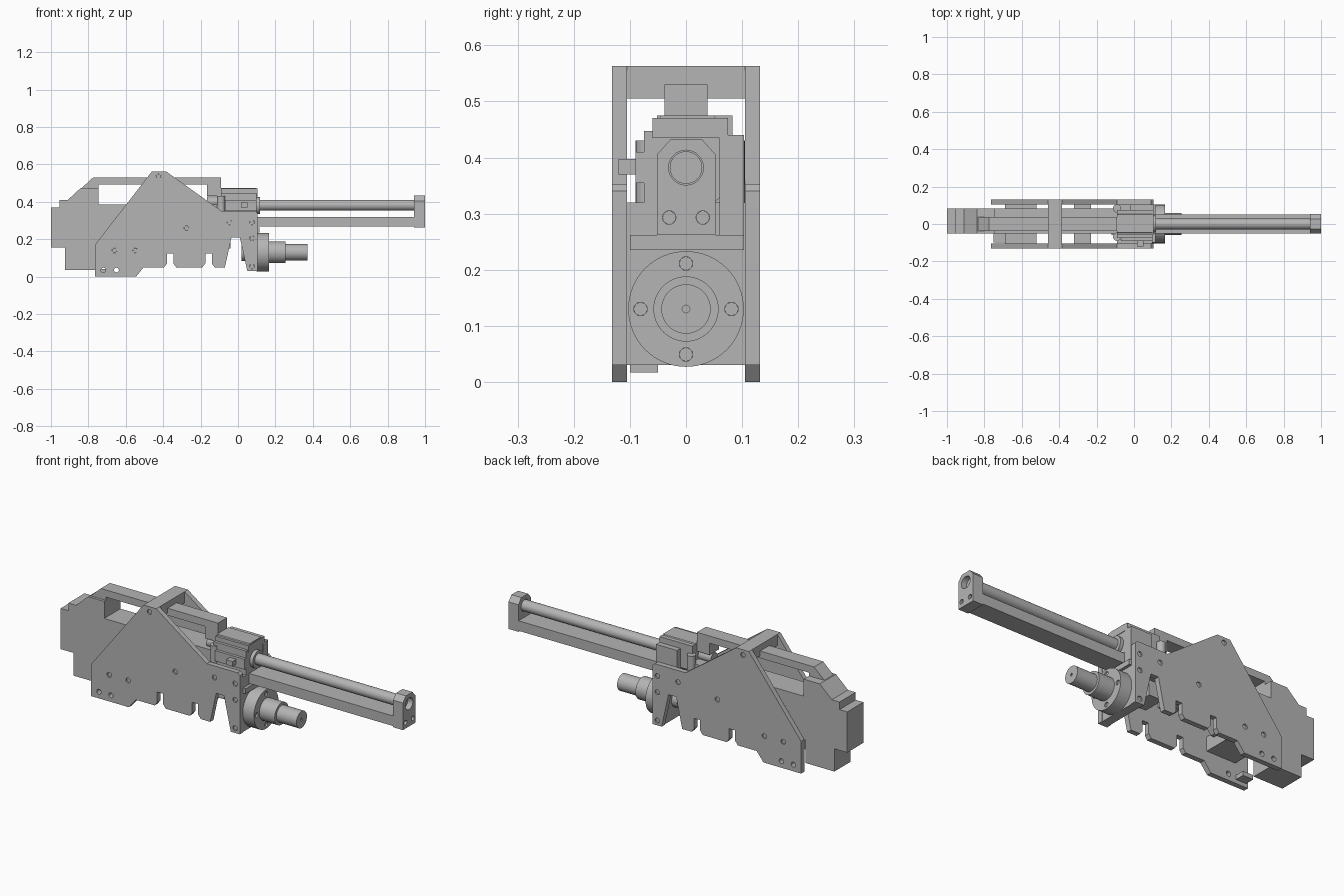
import bpy, bmesh, math
from mathutils import Matrix, Vector

if "Cube" in bpy.data.objects:
    bpy.data.objects.remove(bpy.data.objects["Cube"], do_unlink=True)

grey = bpy.data.materials.new("machined_grey")
grey.use_nodes = True
grey.diffuse_color = (0.46, 0.46, 0.46, 1)
grey.node_tree.nodes["Principled BSDF"].inputs["Base Color"].default_value = (0.46, 0.46, 0.46, 1)


def add_object(name, mesh):
    obj = bpy.data.objects.new(name, mesh)
    bpy.context.collection.objects.link(obj)
    mesh.materials.clear()
    mesh.materials.append(grey)
    return obj


def circle(u, v, r, n=20):
    return [(u + r * math.cos(2 * math.pi * i / n), v + r * math.sin(2 * math.pi * i / n)) for i in range(n)]


def prism(name, loops, axis, a, b):
    """Extrude an outline with holes from a to b along the X or Y axis."""
    curve = bpy.data.curves.new(name, "CURVE")
    curve.dimensions = "2D"
    curve.fill_mode = "BOTH"
    curve.extrude = (b - a) / 2
    for loop in loops:
        spline = curve.splines.new("POLY")
        spline.points.add(len(loop) - 1)
        for point, (u, v) in zip(spline.points, loop):
            point.co = (u, v, 0, 1)
        spline.use_cyclic_u = True
    temp = bpy.data.objects.new(name + "_curve", curve)
    bpy.context.collection.objects.link(temp)
    mesh = bpy.data.meshes.new_from_object(temp.evaluated_get(bpy.context.evaluated_depsgraph_get()))
    bpy.data.objects.remove(temp, do_unlink=True)
    mid = (a + b) / 2
    for v in mesh.vertices:
        u, w, d = v.co
        v.co = (u, d + mid, w) if axis == "Y" else (d + mid, u, w)
    bm = bmesh.new()
    bm.from_mesh(mesh)
    bmesh.ops.remove_doubles(bm, verts=bm.verts, dist=0.00005)
    bmesh.ops.recalc_face_normals(bm, faces=bm.faces)
    for f in bm.faces:
        f.smooth = False
    bm.to_mesh(mesh)
    bm.free()
    return add_object(name, mesh)


def box(name, x, y, z):
    lo, hi = Vector((x[0], y[0], z[0])), Vector((x[1], y[1], z[1]))
    bm = bmesh.new()
    bmesh.ops.create_cube(bm, size=1)
    for v in bm.verts:
        v.co = (lo + hi) / 2 + v.co * (hi - lo)
    mesh = bpy.data.meshes.new(name)
    bm.to_mesh(mesh)
    bm.free()
    return add_object(name, mesh)


def cylinder(name, axis, start, length, r, sides=32):
    bm = bmesh.new()
    turn = {"X": Matrix.Rotation(math.pi / 2, 4, "Y"), "Y": Matrix.Rotation(-math.pi / 2, 4, "X"), "Z": Matrix()}[axis]
    way = {"X": Vector((1, 0, 0)), "Y": Vector((0, 1, 0)), "Z": Vector((0, 0, 1))}[axis]
    bmesh.ops.create_cone(bm, cap_ends=True, segments=sides, radius1=r, radius2=r, depth=length,
                          matrix=Matrix.Translation(Vector(start) + way * length / 2) @ turn)
    for f in bm.faces:
        f.smooth = len(f.verts) == 4
    for e in bm.edges:
        e.smooth = all(len(f.verts) == 4 for f in e.link_faces)
    mesh = bpy.data.meshes.new(name)
    bm.to_mesh(mesh)
    bm.free()
    return add_object(name, mesh)


# Twin side plates with notched lower edge, open holes and recessed screws
def notch(x):
    return [(x - 0.015, 0.05), (x, 0.07), (x, 0.125), (x + 0.035, 0.125), (x + 0.035, 0.07), (x + 0.05, 0.05)]


outline = ([(-0.46, 0.563), (-0.765, 0.17), (-0.765, 0), (-0.545, 0), (-0.505, 0.05)]
           + notch(-0.38) + notch(-0.175)
           + [(-0.07, 0.05), (-0.035, 0.21), (0.01, 0.21), (0.05, 0.03), (0.103, 0.03),
              (0.103, 0.34), (0.09, 0.352), (-0.09, 0.352), (-0.385, 0.563)])
screws = [(-0.425, 0.535), (-0.66, 0.14), (-0.55, 0.14), (-0.275, 0.26),
          (-0.045, 0.29), (0.075, 0.29), (0.075, 0.205), (0.075, 0.055)]
holes = [circle(x, z, 0.013) for x, z in screws + [(-0.72, 0.035), (-0.65, 0.035)]]
for side, lo in (("right", -0.132), ("left", 0.105)):
    prism(side + "_side_plate", [outline] + holes, "Y", lo, lo + 0.027)
    for i, (x, z) in enumerate(screws):
        cylinder(f"{side}_screw_{i + 1}", "Y", (x, lo + 0.007, z), 0.013, 0.0125, 16)

# Crossbar joining the plate peaks
box("top_crossbar", (-0.46, -0.385), (-0.105, 0.105), (0.505, 0.563))

# Main body with stepped rear end
prism("main_body", [[(-1, 0.155), (-0.925, 0.155), (-0.925, 0.035), (-0.755, 0.035), (-0.755, 0.155),
                     (-0.5, 0.155), (-0.45, 0.22), (-0.09, 0.22), (-0.09, 0.385), (-0.745, 0.385), (-0.745, 0.475),
                     (-0.84, 0.475), (-0.91, 0.41), (-0.955, 0.41), (-0.955, 0.37), (-1, 0.37)]],
      "Y", -0.052, 0.083)

# Carrying handle along the top
prism("top_handle", [[(-0.84, 0.47), (-0.775, 0.53), (-0.09, 0.53), (-0.09, 0.43), (-0.165, 0.43),
                      (-0.165, 0.492), (-0.745, 0.492), (-0.745, 0.47)]], "Y", -0.038, 0.038)

# Spacers between body and plates
for side, y in (("right", (-0.105, -0.052)), ("left", (0.083, 0.105))):
    box(side + "_rear_spacer", (-0.69, -0.52), y, (0.105, 0.18))
    box(side + "_middle_spacer", (-0.32, -0.23), y, (0.225, 0.3))
box("rear_foot_bridge", (-0.69, -0.52), (-0.052, 0.083), (0.105, 0.155))
box("front_spacer", (-0.12, -0.04), (-0.06, 0.06), (0.15, 0.23))

# Head block and its side fittings
prism("head_block", [[(-0.105, 0.235), (0.105, 0.235), (0.105, 0.32), (0.05, 0.32), (0.075, 0.34),
                      (0.075, 0.435), (0.05, 0.475), (-0.045, 0.475), (-0.06, 0.447), (-0.075, 0.447),
                      (-0.075, 0.32), (-0.105, 0.32)]], "X", -0.09, 0.1)
box("head_cap", (-0.09, 0.103), (-0.06, 0.075), (0.435, 0.47))
box("left_head_bracket", (-0.02, 0.103), (0.06, 0.103), (0.235, 0.44))
box("right_head_plate", (-0.07, 0.1), (-0.09, -0.07), (0.355, 0.41))
box("side_button", (0.015, 0.052), (-0.12, -0.085), (0.37, 0.397))
box("nose_plate", (0.095, 0.115), (-0.1, 0.103), (0.235, 0.262))
for i, y in enumerate((-0.068, 0.083)):
    cylinder(f"clamp_pin_{i + 1}", "Z", (-0.09, y, 0.3), 0.13, 0.022, 20)
cylinder("rear_rod_stub", "X", (-0.165, 0, 0.4), 0.09, 0.028)
cylinder("rod_collar", "X", (0.09, 0, 0.38), 0.028, 0.045)

# Long rail, guide rod and drilled end plate
box("lower_rail", (0.09, 0.945), (-0.05, 0.052), (0.267, 0.32))
cylinder("guide_rod", "X", (0.1, 0, 0.382), 0.872, 0.029)
end = [(-0.052, 0.262), (0.053, 0.262), (0.053, 0.405), (0.028, 0.433), (-0.027, 0.433), (-0.052, 0.405)]
prism("rail_end_plate", [end, circle(0, 0.382, 0.031, 32)] + [circle(y, 0.293, 0.012) for y in (-0.03, 0.03)],
      "X", 0.942, 1)
for i, y in enumerate((-0.03, 0.03)):
    cylinder(f"end_screw_{i + 1}", "X", (0.945, y, 0.293), 0.04, 0.0118, 16)

# Drive unit: mounting plate, flange with four bolts, hub and shaft
box("drive_mount", (0.053, 0.1), (-0.105, 0.105), (0.03, 0.235))
cylinder("drive_rear_boss", "X", (0.02, 0, 0.13), 0.04, 0.045)
bolts = [(0.081 * math.cos(k * math.pi / 2), 0.13 + 0.081 * math.sin(k * math.pi / 2)) for k in range(4)]
prism("drive_flange", [circle(0, 0.13, 0.103, 64)] + [circle(y, z, 0.012) for y, z in bolts], "X", 0.1, 0.165)
for i, (y, z) in enumerate(bolts):
    cylinder(f"flange_bolt_{i + 1}", "X", (0.1, y, z), 0.057, 0.0118, 16)
cylinder("drive_hub", "X", (0.16, 0, 0.13), 0.095, 0.058, 48)
cylinder("drive_shaft", "X", (0.25, 0, 0.13), 0.117, 0.044, 48)
prism("shaft_tip", [circle(0, 0.13, 0.044, 48), circle(0, 0.13, 0.007, 12)], "X", 0.366, 0.372)
box("lower_tab", (-0.75, -0.69), (-0.1, -0.05), (0.017, 0.04))
